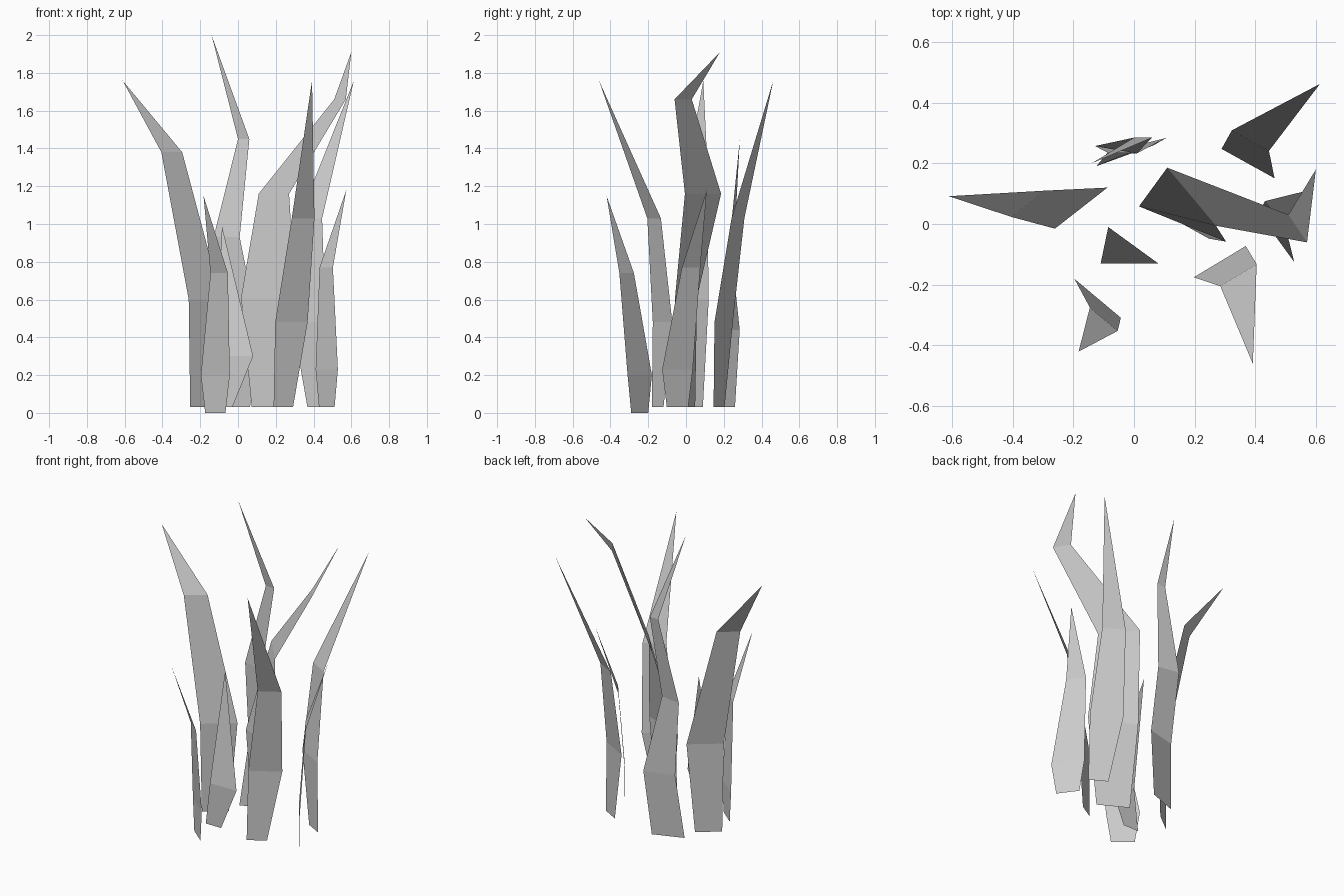
import bpy, bmesh
from math import radians
from mathutils import Matrix, Vector

cube = bpy.data.objects.get("Cube")
if cube:
    bpy.data.objects.remove(cube)

# One flat grey for all blades
grey = bpy.data.materials.new("blade_grey")
grey.use_nodes = True
shade = 0.6
grey.diffuse_color = (shade, shade, shade, 1)
grey.node_tree.nodes["Principled BSDF"].inputs["Base Color"].default_value = grey.diffuse_color


def cross_edge(bm, along, out, height, half_width, twist=0):
    """Add the two ends of one straight edge running across a blade."""
    centre = Vector((along, out, height))
    side = Matrix.Rotation(radians(twist), 3, "Z") @ Vector((half_width, 0, 0))
    return bm.verts.new(centre - side), bm.verts.new(centre + side)


def build_blade(name, shape, location, turn=0):
    """Join the cross edges of a shape into a flat ribbon that ends in a point."""
    bm = bmesh.new()
    *rows, tip = shape
    edges = [cross_edge(bm, *row) for row in rows]
    for (left, right), (upper_left, upper_right) in zip(edges, edges[1:]):
        bm.faces.new((left, right, upper_right, upper_left))
    last_left, last_right = edges[-1]
    bm.faces.new((last_left, last_right, bm.verts.new(tip)))

    # Turn the blade about its foot, then set it in place
    placement = Matrix.Translation(location) @ Matrix.Rotation(radians(turn), 4, "Z")
    bm.transform(placement)
    mesh = bpy.data.meshes.new(name)
    bm.to_mesh(mesh)
    bm.free()
    mesh.materials.append(grey)
    blade = bpy.data.objects.new(name, mesh)
    bpy.context.collection.objects.link(blade)


# Shapes: sideways shift, outward lean, height, half width and optional twist; the tip is a point
foot = (0, 0, 0)
tall_shape = [(*foot, .06), (-.05, 0, .45, .1), (-.08, .07, 1, .07), (.03, .345, 1.73)]
low_shape = [(*foot, .07), (0, 0, .2, .1), (-.06, .04, .74, .06), (-.065, .175, 1.15)]
side_shape = [(*foot, .08), (.02, 0, .57, .11), (-.11, .12, 1.35, .07), (-.3, .3, 1.73)]
short_shape = [(*foot, .055), (.07, 0, .27, .095), (0, .12, .96)]
curled_shape = [(*foot, .1, 20), (.04, .035, .41, .1, 14), (-.03, .02, .9, .07, -10),
                (.06, .06, 1.42, .03), (-.11, -.025, 1.97)]
wide_shape = [(*foot, .1, -29), (0, 0, .58, .155, -22), (.03, .09, 1.13, .125, -50),
              (.38, -.015, 1.63, .055, -56), (.44, .18, 1.88)]

# Two tall blades and two low blades share their shapes
ground = .03
build_blade("tall_front_blade", tall_shape, (.24, -.15, ground), turn=211)
build_blade("tall_back_blade", tall_shape, (.42, .175, ground), turn=-29)
build_blade("low_front_blade", low_shape, (-.12, -.245, 0), turn=140)
build_blade("low_left_blade", low_shape, (.47, -.045, ground), turn=-54)

# Single blades
build_blade("right_side_blade", side_shape, (-.19, .04, ground), turn=38)
build_blade("short_middle_blade", short_shape, (-.085, -.13, ground))
build_blade("curled_back_blade", curled_shape, (-.03, .225, ground))
build_blade("wide_bent_blade", wide_shape, (.16, 0, ground))
